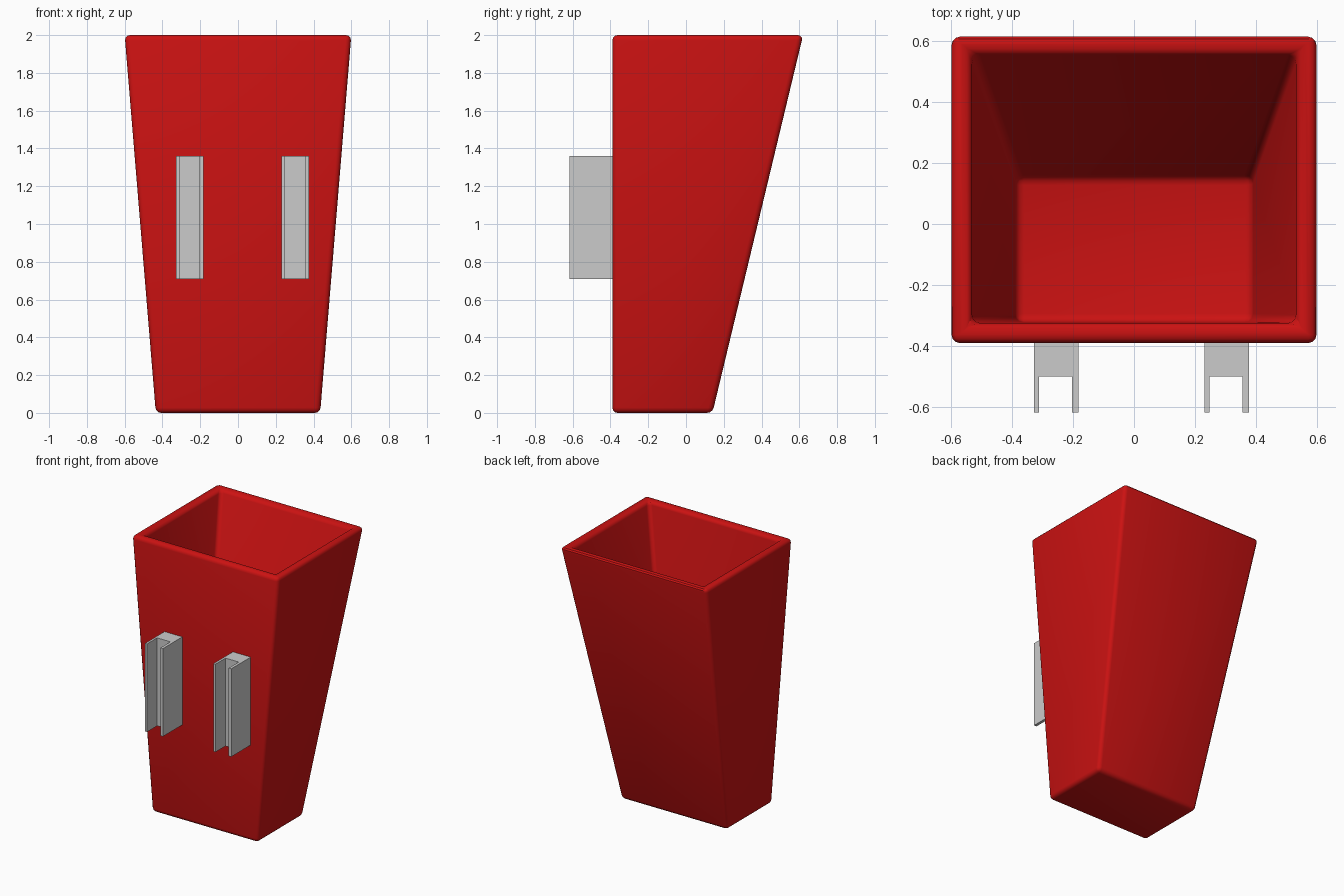
import bpy, bmesh, math

if "Cube" in bpy.data.objects:
    bpy.data.objects.remove(bpy.data.objects["Cube"])

FRONT = -0.39


def finish(bm, name, color=None):
    bmesh.ops.recalc_face_normals(bm, faces=bm.faces)
    me = bpy.data.meshes.new(name)
    bm.to_mesh(me)
    bm.free()
    ob = bpy.data.objects.new(name, me)
    bpy.context.collection.objects.link(ob)
    if color:
        mat = bpy.data.materials.new(name + "_paint")
        mat.diffuse_color = color
        mat.use_nodes = True
        mat.node_tree.nodes["Principled BSDF"].inputs["Base Color"].default_value = mat.diffuse_color
        me.materials.append(mat)
    return ob


def ring(bm, hx, y0, y1, z):
    return [bm.verts.new(p) for p in
            ((-hx, y0, z), (hx, y0, z), (hx, y1, z), (-hx, y1, z))]


# Tapered bin: outer shell, flat rim, inner cavity and raised floor
bm = bmesh.new()
rings = [ring(bm, 0.435, FRONT, 0.14, 0.0),
         ring(bm, 0.60, FRONT, 0.62, 2.0),
         ring(bm, 0.533, FRONT + 0.065, 0.56, 2.0),
         ring(bm, 0.388, FRONT + 0.068, 0.155, 0.27)]
bm.faces.new(rings[0])
bm.faces.new(rings[3])
for a, b in zip(rings, rings[1:]):
    for i in range(4):
        j = (i + 1) % 4
        bm.faces.new((a[i], a[j], b[j], b[i]))
bmesh.ops.recalc_face_normals(bm, faces=bm.faces)

# Round the outer edges, rim and cavity corners; skip flat rim diagonals
edges = [e for e in bm.edges if len(e.link_faces) == 2
         and e.calc_face_angle() > 0.1]
bmesh.ops.bevel(bm, geom=edges, offset=0.028, offset_type='OFFSET',
                segments=3, profile=0.5, affect='EDGES', clamp_overlap=True)
body = finish(bm, "bin_body", (0.6, 0.006, 0.006, 1.0))
bpy.context.view_layer.objects.active = body
body.select_set(True)
bpy.ops.object.shade_smooth_by_angle(angle=math.radians(35))
body.select_set(False)

# Two channel-shaped mounting brackets on the front
profile = [(0, FRONT + 0.01), (0, -0.617), (0.017, -0.617), (0.017, -0.50),
           (0.125, -0.50), (0.125, -0.617), (0.146, -0.617),
           (0.146, FRONT + 0.01)]
for name, x0 in (("left_bracket", -0.328), ("right_bracket", 0.231)):
    bm = bmesh.new()
    face = bm.faces.new([bm.verts.new((x0 + x, y, 0.71)) for x, y in profile])
    ext = bmesh.ops.extrude_face_region(bm, geom=[face])
    verts = [g for g in ext["geom"] if isinstance(g, bmesh.types.BMVert)]
    bmesh.ops.translate(bm, verts=verts, vec=(0, 0, 0.65))
    finish(bm, name)
